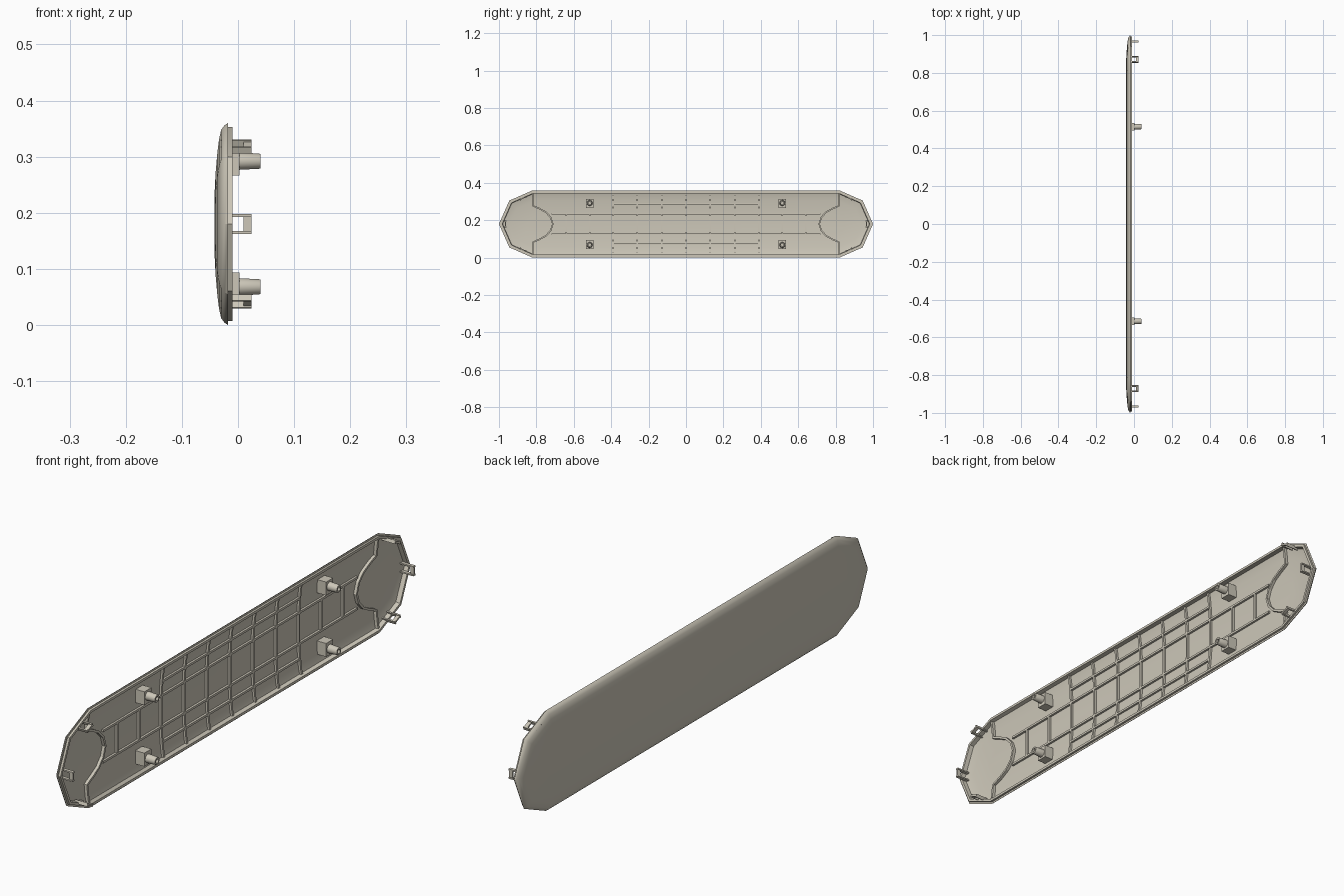
import bpy, bmesh, math
from mathutils import Vector, Matrix

cube = bpy.data.objects.get("Cube")
if cube:
    bpy.data.objects.remove(cube, do_unlink=True)

MID = 0.18  # height of the long axis

mat = bpy.data.materials.new("warm light grey plastic")
mat.use_nodes = True
COLOUR = (0.61, 0.575, 0.485, 1)
mat.diffuse_color = COLOUR
bsdf = next(n for n in mat.node_tree.nodes if n.type == 'BSDF_PRINCIPLED')
bsdf.inputs["Base Color"].default_value = COLOUR
bsdf.inputs["Roughness"].default_value = 0.6

# Outline in the y / height plane, measured from the long axis
quarter = [(0.82, 0.18), (0.945, 0.125)]
outline = [Vector(p) for p in quarter] + [Vector((1, 0))]
outline += [Vector((y, -h)) for y, h in reversed(quarter)]
outline += [-p for p in outline]
COUNT = len(outline)


def edge_normal(i):
    e = (outline[(i + 1) % COUNT] - outline[i]).normalized()
    return Vector((e.y, -e.x))  # points inwards, the outline runs clockwise


def inset(d):
    ring = []
    for i, p in enumerate(outline):
        a, b = edge_normal(i - 1 if i else COUNT - 1), edge_normal(i)
        ring.append(p + (a + b) * d / (1 + a.dot(b)))
    return ring


# Domed section: inset distance from the edge, depth
dome = [(0, -0.018), (0.004, -0.024), (0.012, -0.030), (0.03, -0.034),
        (0.055, -0.037), (0.09, -0.040), (0.13, -0.042)]
WALL = 0.005


def floor_depth(p):
    d = min((p - outline[i]).dot(edge_normal(i)) for i in range(COUNT))
    for (d0, x0), (d1, x1) in zip(dome, dome[1:]):
        if d <= d1:
            return x0 + (x1 - x0) * max(0, d - d0) / (d1 - d0) + WALL
    return dome[-1][1] + WALL


def finish(name, bm, smooth=False):
    bmesh.ops.recalc_face_normals(bm, faces=bm.faces)
    mesh = bpy.data.meshes.new(name)
    bm.to_mesh(mesh)
    bm.free()
    mesh.materials.append(mat)
    ob = bpy.data.objects.new(name, mesh)
    bpy.context.collection.objects.link(ob)
    if smooth:
        bpy.ops.object.select_all(action='DESELECT')
        ob.select_set(True)
        bpy.context.view_layer.objects.active = ob
        bpy.ops.object.shade_smooth_by_angle(angle=math.radians(32))
    return ob


def add_box(bm, centre, size, turn=None):
    m = Matrix.Translation(centre) @ (turn or Matrix()) @ Matrix.Diagonal((*size, 1))
    bmesh.ops.create_cube(bm, size=1, matrix=m)


# Shell: outer dome, stepped lip and inner dome as stacked rings
bm = bmesh.new()
lip = [(0.007, -0.018), (0.007, -0.010), (0.016, -0.010)]
inner = [(d, x + WALL) for d, x in dome if d > 0.02]
section = dome[::-1] + lip + [(0.018, -0.026)] + inner
rings = [[bm.verts.new((x, p.x, p.y + MID)) for p in inset(d)] for d, x in section]
for a, b in zip(rings, rings[1:]):
    for i in range(COUNT):
        j = (i + 1) % COUNT
        bm.faces.new((a[i], a[j], b[j], b[i]))
bm.faces.new(rings[0])
bm.faces.new(rings[-1])
finish("cover_shell", bm, True)


# Ribs follow the inner floor along a path
def add_rib(bm, path, width=0.008, height=0.010, steps=8):
    path = [Vector(p) for p in path]
    pts = [a.lerp(b, k / steps) for a, b in zip(path, path[1:]) for k in range(steps)]
    pts.append(path[-1])
    loops = []
    for i, p in enumerate(pts):
        t = (pts[min(i + 1, len(pts) - 1)] - pts[max(i - 1, 0)]).normalized()
        side = Vector((-t.y, t.x)) * width / 2
        low = floor_depth(p) - 0.002
        corners = [(low, p + side), (low + height, p + side),
                   (low + height, p - side), (low, p - side)]
        loops.append([bm.verts.new((x, q.x, q.y + MID)) for x, q in corners])
    for a, b in zip(loops, loops[1:]):
        for k in range(4):
            n = (k + 1) % 4
            bm.faces.new((a[k], a[n], b[n], b[k]))
    bm.faces.new(loops[0])
    bm.faces.new(loops[-1])


bm = bmesh.new()
for s in (-1, 1):
    add_rib(bm, [(-0.72, s * 0.056), (0.72, s * 0.056)])
    add_rib(bm, [(-0.39, s * 0.109), (0.39, s * 0.109)])
finish("long_ribs", bm)

bm = bmesh.new()
for k in range(-3, 4):
    add_rib(bm, [(k * 0.13, -0.162), (k * 0.13, 0.162)], steps=24)
for s in (-1, 1):
    for y in (0.515, 0.64):
        add_rib(bm, [(s * y, -0.056), (s * y, 0.056)])
finish("cross_ribs", bm)

# Curved walls closing off both ends
bm = bmesh.new()
half = [(0.82, 0.161), (0.82, 0.098), (0.785, 0.083), (0.75, 0.064), (0.724, 0.036)]
for s in (-1, 1):
    arc = half + [(0.712, 0)] + [(y, -h) for y, h in reversed(half)]
    add_rib(bm, [(s * y, h) for y, h in arc], height=0.013, steps=4)
finish("end_walls", bm)


# Mounting posts: square base with a hollow tapered peg
def add_peg(bm, y, z):
    rows = []
    for x, r in [(0.0, 0.0155), (0.038, 0.0135), (0.040, 0.0125),
                 (0.040, 0.007), (0.008, 0.007)]:
        rows.append([bm.verts.new((x, y + r * math.cos(a), z + r * math.sin(a)))
                     for a in (math.tau * i / 24 for i in range(24))])
    for a, b in zip(rows, rows[1:]):
        for i in range(24):
            j = (i + 1) % 24
            bm.faces.new((a[i], a[j], b[j], b[i]))
    bm.faces.new(rows[-1])


for sy, end in ((-1, "front"), (1, "back")):
    for sz, level in ((-1, "lower"), (1, "upper")):
        bm = bmesh.new()
        add_box(bm, (-0.015, sy * 0.515, MID + sz * 0.11), (0.036, 0.04, 0.048))
        finish(f"{end}_{level}_post_base", bm)
        bm = bmesh.new()
        add_peg(bm, sy * 0.515, MID + sz * 0.112)
        finish(f"{end}_{level}_peg", bm, True)


# Snap clips: two prongs joined by a hooked bar, set along the edge
def make_clip(name, y, h, angle):
    bm = bmesh.new()
    turn = Matrix.Rotation(angle, 4, 'X')
    base = Vector((0, y, h + MID))
    for s in (-1, 1):
        add_box(bm, base + turn @ Vector((-0.003, s * 0.015, 0)), (0.054, 0.005, 0.012), turn)
    add_box(bm, base + turn @ Vector((0.017, 0, 0)), (0.014, 0.03, 0.006), turn)
    finish(name, bm)


tilt = math.atan2(0.055, 0.125)
for s, end in ((-1, "front"), (1, "back")):
    make_clip(f"{end}_tip_clip", s * 0.966, 0, math.pi / 2)
    make_clip(f"{end}_upper_clip", s * 0.872, 0.138, -s * tilt)
    make_clip(f"{end}_lower_clip", s * 0.872, -0.138, s * tilt)
